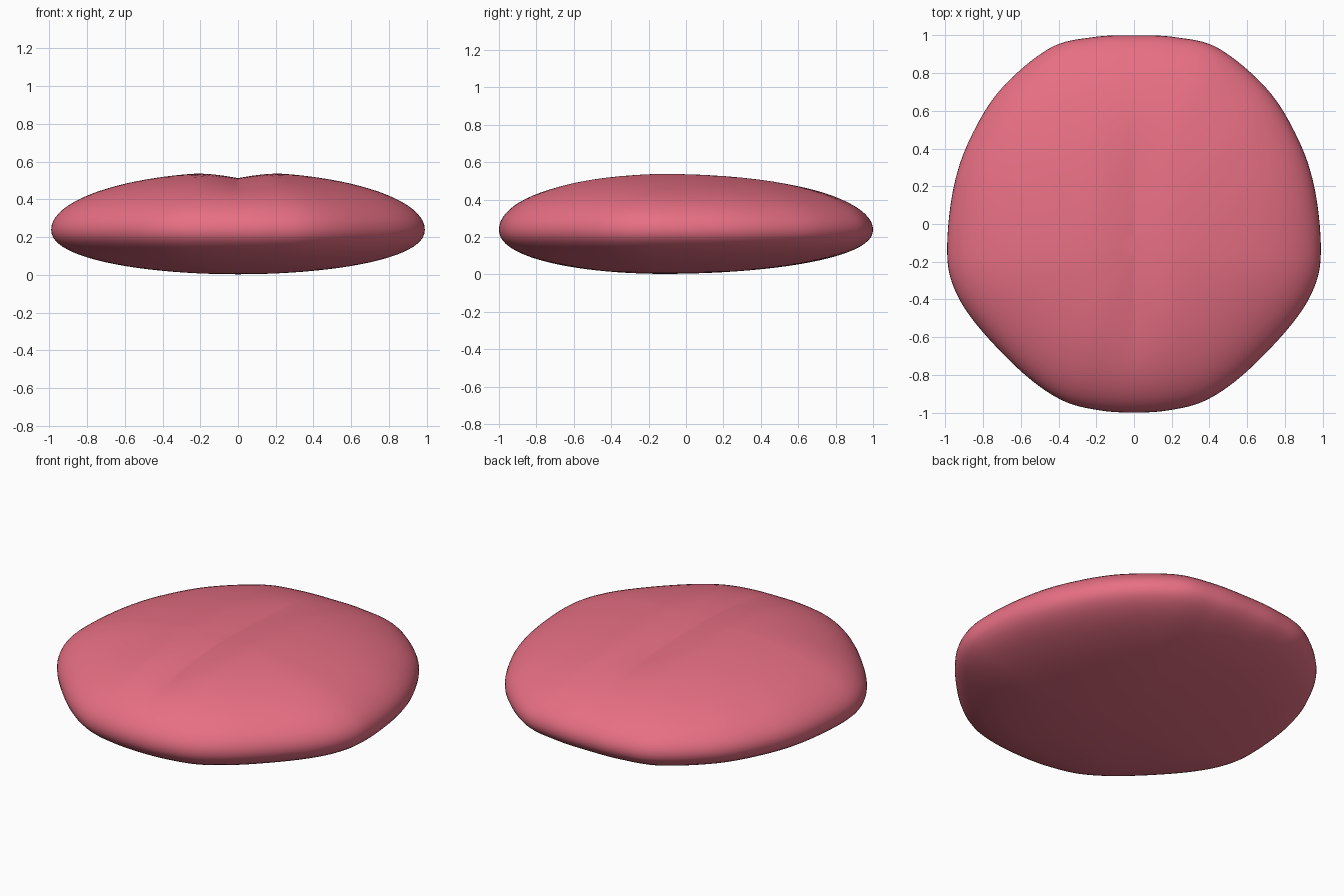
import bpy, bmesh
from math import sin, cos, pi, exp
from mathutils import Vector

if "Cube" in bpy.data.objects:
    bpy.data.objects.remove(bpy.data.objects["Cube"])

CENTRE = Vector((0, -0.12))
Z_MID, RISE, DROP = 0.24, 0.305, 0.237
PER_SPAN, RINGS = 8, 22

# right half of the outline seen from above, back to front
half = [(0, 1), (0.22, 0.99), (0.45, 0.93), (0.71, 0.71), (0.87, 0.45),
        (0.955, 0.2), (0.99, -0.1), (0.965, -0.31), (0.845, -0.52),
        (0.6, -0.78), (0.39, -0.93), (0.2, -0.985), (0, -1)]
pts = [Vector(p) for p in half + [(-x, y) for x, y in half[-2:0:-1]]]


def outline():
    """Closed smooth curve through the outline points."""
    n, out = len(pts), []
    for i in range(n):
        a, b, c, d = (pts[(i + k) % n] for k in (-1, 0, 1, 2))
        for j in range(PER_SPAN):
            t = j / PER_SPAN
            out.append(0.5 * (2 * b + (c - a) * t + (2 * a - 5 * b + 4 * c - d) * t * t
                              + (3 * b - a - 3 * c + d) * t ** 3))
    return out


def groove(x, y):
    """Depth of the shallow centre crease."""
    fade = exp(-((y + 0.12) / 0.6) ** 4)
    return 0.032 * fade * max(0, 1 - abs(x) / 0.22) ** 1.3


rim = outline()
bm = bmesh.new()


def ring(phi, top):
    s, h = sin(phi), cos(phi)
    verts = []
    for p in rim:
        q = CENTRE + (p - CENTRE) * s
        if top:
            z = Z_MID + RISE * h - groove(q.x, q.y) * min(1, 2 * h)
        else:
            z = Z_MID - DROP * h ** 0.9
        verts.append(bm.verts.new((q.x, q.y, z)))
    return verts


# rings from the top pole, round the rim, to the bottom pole
rings = [ring(pi / 2 * i / RINGS, True) for i in range(1, RINGS + 1)]
rings += [ring(pi / 2 * i / RINGS, False) for i in range(RINGS - 1, 0, -1)]
top = bm.verts.new((0, CENTRE.y, Z_MID + RISE - groove(0, CENTRE.y)))
bottom = bm.verts.new((0, CENTRE.y, Z_MID - DROP))
n = len(rim)
for i in range(n):
    k = (i + 1) % n
    for a, b in zip(rings, rings[1:]):
        bm.faces.new((a[i], a[k], b[k], b[i]))
    bm.faces.new((top, rings[0][k], rings[0][i]))
    bm.faces.new((bottom, rings[-1][i], rings[-1][k]))
bmesh.ops.recalc_face_normals(bm, faces=bm.faces)
for f in bm.faces:
    f.smooth = True

# tongue body
mesh = bpy.data.meshes.new("tongue")
bm.to_mesh(mesh)
bm.free()
tongue = bpy.data.objects.new("tongue", mesh)
bpy.context.collection.objects.link(tongue)

mat = bpy.data.materials.new("pink_flesh")
mat.diffuse_color = (0.8, 0.16, 0.23, 1)
mat.use_nodes = True
mat.node_tree.nodes["Principled BSDF"].inputs["Base Color"].default_value = mat.diffuse_color
mesh.materials.append(mat)
